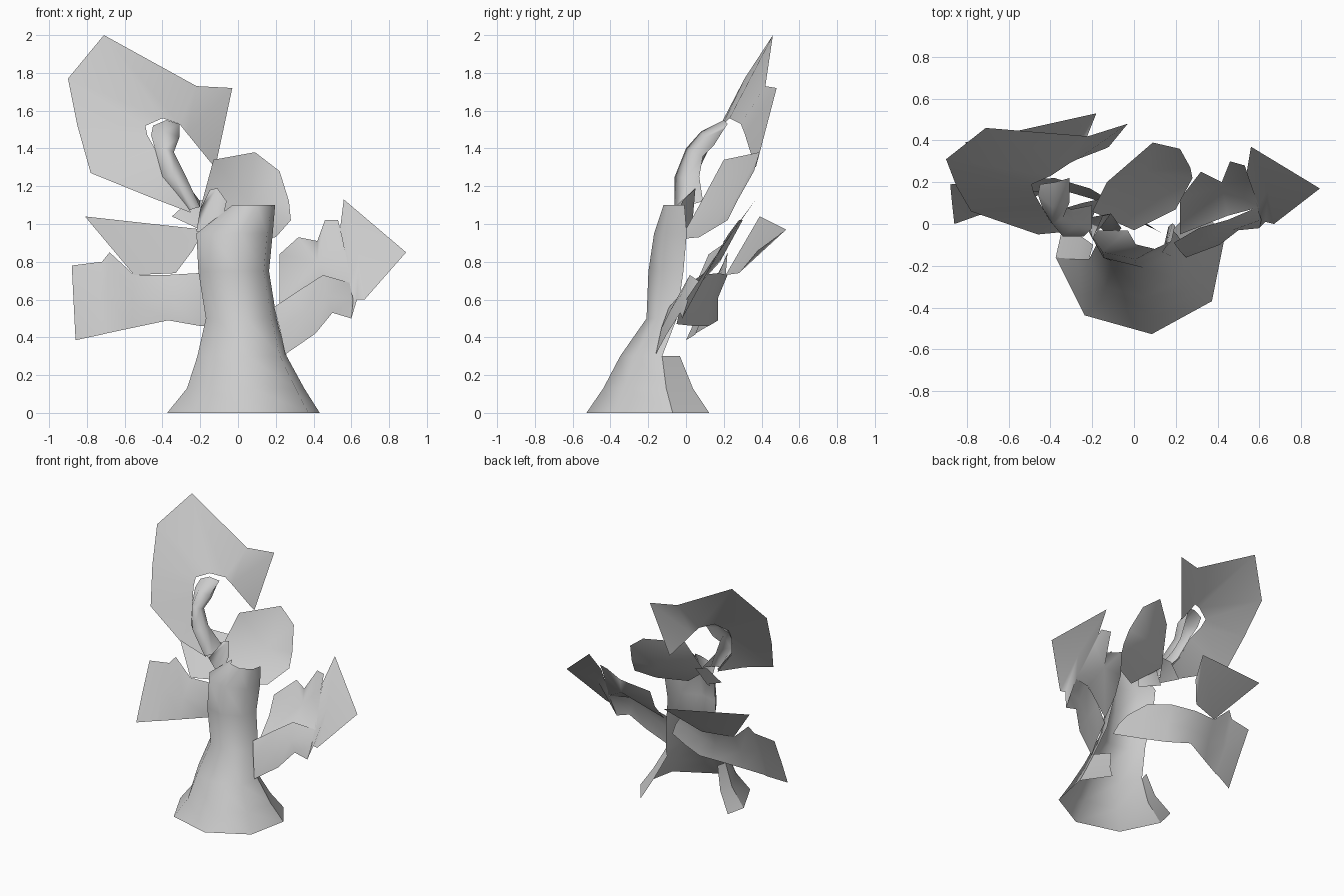
import bpy, bmesh
from math import cos, sin, radians

default_cube = bpy.data.objects.get("Cube")
if default_cube:
    bpy.data.objects.remove(default_cube, do_unlink=True)

# Single pale grey material
grey = bpy.data.materials.new("pale_grey")
grey.use_nodes = True
colour = (.6, .6, .6, 1)
grey.diffuse_color = colour
grey.node_tree.nodes["Principled BSDF"].inputs["Base Color"].default_value = colour


def finish(name, bm):
    """Turn a bmesh into a smooth shaded object."""
    for face in bm.faces:
        face.smooth = True
    mesh = bpy.data.meshes.new(name)
    bm.to_mesh(mesh)
    bm.free()
    mesh.materials.append(grey)
    part = bpy.data.objects.new(name, mesh)
    bpy.context.scene.collection.objects.link(part)
    return part


def loft(name, rows):
    """Open skin over rows holding equal numbers of points."""
    bm = bmesh.new()
    grid = [[bm.verts.new(point) for point in row] for row in rows]
    for lower, upper in zip(grid, grid[1:]):
        for i in range(len(lower) - 1):
            bm.faces.new((lower[i], lower[i + 1], upper[i + 1], upper[i]))
    return finish(name, bm)


def sheet(name, outline, centre=None):
    """Thin torn sheet: fanned round a centre, or filled across its outline."""
    bm = bmesh.new()
    rim = [bm.verts.new(point) for point in outline]
    if centre:
        hub = bm.verts.new(centre)
        for start, end in zip(rim, rim[1:] + rim[:1]):
            bm.faces.new((start, end, hub))
    else:
        face = bm.faces.new(rim)
        bmesh.ops.triangulate(bm, faces=[face], ngon_method='EAR_CLIP')
    bmesh.ops.recalc_face_normals(bm, faces=bm.faces)
    return finish(name, bm)


def arc(ring, start, end, segments):
    """Part of a horizontal ring: height, centre x and y, radius x and y."""
    z, centre_x, centre_y, radius_x, radius_y = ring
    row = []
    for i in range(segments + 1):
        angle = radians(start + (end - start) * i / segments)
        row.append((centre_x + radius_x * cos(angle),
                    centre_y + radius_y * sin(angle), z))
    return row


# Trunk: half shell with a flared foot, open at the back
foot_rings = [
    (0, .035, -.16, .41, .37),
    (.13, .045, -.17, .315, .27),
    (.3, .025, -.17, .24, .18),
]
stem_rings = [
    (.5, .02, -.08, .19, .13),
    (.75, -.02, -.05, .19, .15),
    (.95, -.015, -.03, .205, .14),
    (1.1, .085, -.03, .115, .09),
]
loft("trunk", [arc(ring, 14, -180, 4) for ring in foot_rings + stem_rings])

# Foot flaps that wrap round towards the back
loft("left_foot_flap", [arc(ring, 50, 14, 1) for ring in foot_rings])
loft("right_foot_flap", [arc(ring, -180, -203, 1) for ring in foot_rings])

# Cupped leaf behind the trunk top
sheet("crown_leaf", [
    (-.13, .2, 1.34),
    (.09, .39, 1.38),
    (.22, .36, 1.28),
    (.27, .27, 1.12),
    (.28, .22, 1.02),
    (.2, .07, .93),
    (0, -.03, .92),
    (-.2, .06, 1.08),
], centre=(.06, .25, 1.11))

# Small torn collar on the trunk shoulder
sheet("shoulder_scrap", [
    (-.2, -.07, 1.08),
    (-.15, .04, 1.18),
    (-.11, .05, 1.19),
    (-.06, -.02, 1.12),
    (-.1, -.07, .95),
    (-.22, .03, .96),
])
sheet("shoulder_web", [
    (-.35, .07, 1.04),
    (-.25, .1, 1.13),
    (-.16, .12, 1.12),
    (-.2, .03, .97),
])

# Large fan leaf: each row runs from its outer edge to the edge by the stem
loft("fan_leaf", [
    [(-.25, -.03, 1.06), (-.26, -.01, 1.09)],
    [(-.46, -.05, 1.14), (-.39, .01, 1.25)],
    [(-.78, .06, 1.27), (-.44, .08, 1.4)],
    [(-.85, .18, 1.52), (-.48, .15, 1.47)],
    [(-.9, .31, 1.77), (-.49, .19, 1.52)],
    [(-.71, .46, 2), (-.4, .23, 1.56)],
    [(-.22, .42, 1.73), (-.31, .29, 1.53)],
    [(-.03, .48, 1.72), (-.27, .31, 1.48)],
    [(-.12, .37, 1.3), (-.14, .36, 1.32)],
])

# Half tube stem: left rim, front ridge, right rim, back rim
loft("curled_stem", [
    [(-.26, -.01, 1.07), (-.24, -.06, 1.08), (-.2, -.02, 1.09), (-.2, .09, 1.12)],
    [(-.4, .01, 1.25), (-.34, -.06, 1.25), (-.27, 0, 1.24), (-.3, .07, 1.25)],
    [(-.44, .08, 1.4), (-.39, 0, 1.4), (-.34, .03, 1.38), (-.35, .09, 1.36)],
    [(-.46, .14, 1.47), (-.39, .08, 1.49), (-.31, .1, 1.46), (-.33, .15, 1.42)],
    [(-.45, .19, 1.52), (-.38, .2, 1.55), (-.31, .22, 1.53), (-.32, .2, 1.5)],
])

# Two leaves on the right hand side, the lower one wrapping the trunk's back
sheet("right_upper_leaf", [
    (-.81, .39, 1.04),
    (-.18, .53, .97),
    (-.24, .38, .86),
    (-.33, .28, .74),
    (-.55, .21, .73),
])
loft("right_lower_leaf", [
    [(.15, -.05, .47), (.11, -.03, .56), (.05, 0, .64)],
    [(-.03, .04, .46), (-.04, .04, .6), (-.06, .08, .73)],
    [(-.2, .12, .46), (-.2, .12, .6), (-.21, .17, .74)],
    [(-.37, .17, .49), (-.37, .17, .61), (-.38, .22, .73)],
    [(-.56, .1, .45), (-.56, .14, .6), (-.55, .21, .73)],
    [(-.7, .05, .42), (-.7, .13, .63), (-.68, .22, .85)],
    [(-.72, .05, .415), (-.73, .12, .61), (-.72, .2, .8)],
    [(-.86, 0, .385), (-.87, .09, .58), (-.88, .19, .78)],
])

# Left arm: a rear leaf, a torn hand and a folded front lobe
sheet("left_rear_leaf", [
    (.22, .12, .84),
    (.32, .25, .93),
    (.42, .2, .91),
    (.46, .3, 1.02),
    (.53, .28, 1.02),
    (.55, .22, .94),
    (.6, .08, .69),
    (.45, .04, .7),
    (.22, -.05, .57),
    (.22, .06, .7),
], centre=(.42, .18, .8))
sheet("left_hand", [
    (.54, .25, .97),
    (.56, .37, 1.13),
    (.89, .17, .85),
    (.67, 0, .6),
    (.63, .01, .6),
    (.6, -.02, .5),
    (.59, .08, .69),
], centre=(.64, .16, .83))
loft("left_arm", [
    [(.25, -.16, .31), (.22, -.13, .45), (.19, -.09, .56)],
    [(.41, -.1, .42), (.35, -.09, .53), (.31, -.02, .64)],
    [(.5, -.03, .53), (.47, -.03, .62), (.45, .02, .73)],
    [(.6, -.02, .5), (.61, .02, .6), (.59, .08, .69)],
])
